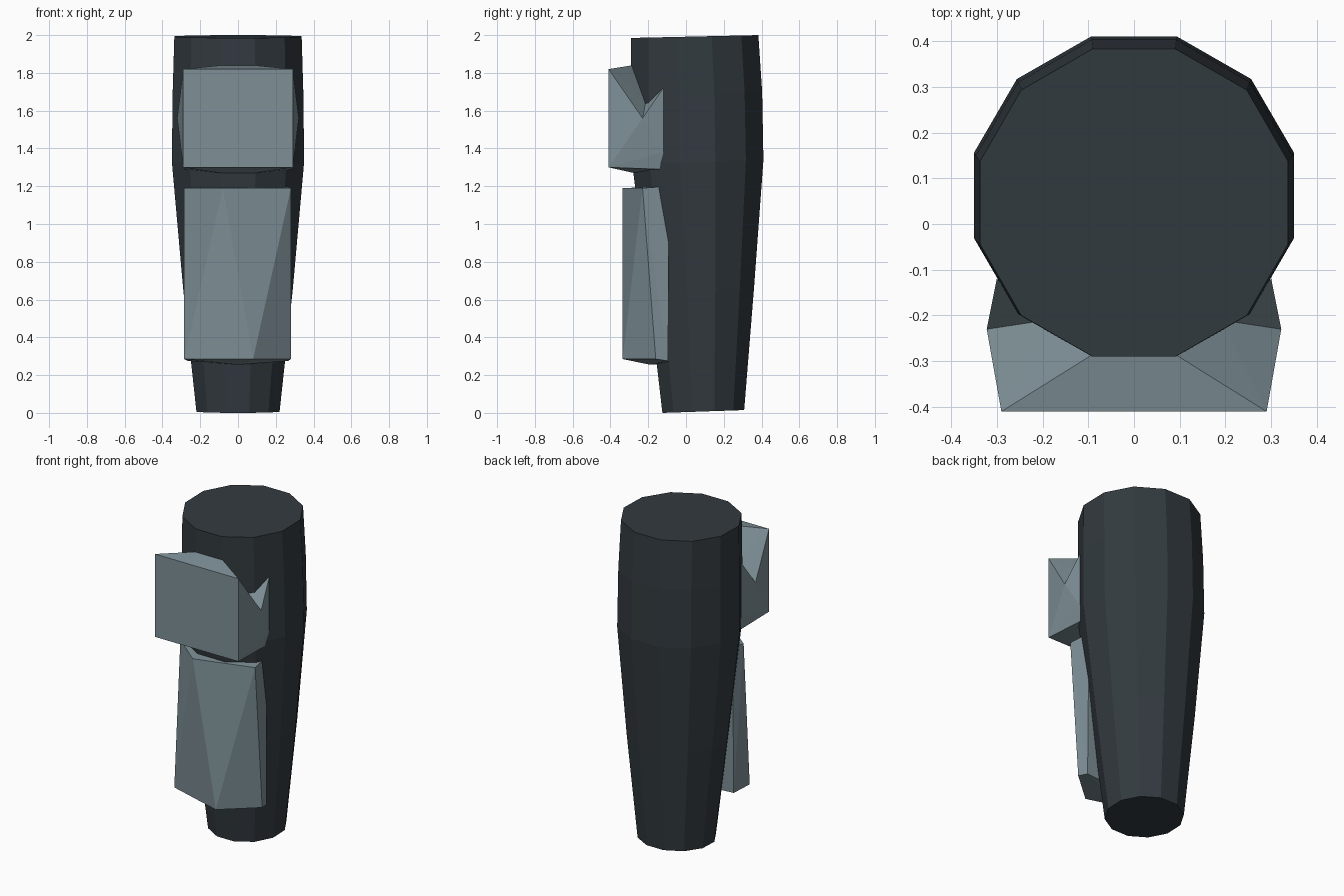
import bpy, bmesh, math

if "Cube" in bpy.data.objects:
    bpy.data.objects.remove(bpy.data.objects["Cube"])


def material(name, rgb):
    m = bpy.data.materials.new(name)
    m.diffuse_color = (*rgb, 1)
    m.use_nodes = True
    m.node_tree.nodes["Principled BSDF"].inputs["Base Color"].default_value = m.diffuse_color
    return m


DARK = material("dark slate", (0.032, 0.042, 0.050))
PLATE = material("steel grey", (0.21, 0.28, 0.31))


def build(name, verts, faces, mat):
    bm = bmesh.new()
    vs = [bm.verts.new(v) for v in verts]
    for f in faces:
        bm.faces.new([vs[i] for i in f])
    bmesh.ops.recalc_face_normals(bm, faces=bm.faces)
    me = bpy.data.meshes.new(name)
    bm.to_mesh(me)
    bm.free()
    me.materials.append(mat)
    ob = bpy.data.objects.new(name, me)
    bpy.context.collection.objects.link(ob)


# Leg: twelve-sided tapered loft; rings are (half width, y front, y back, z front, z back)
N = 12
rings = [(0.22, -0.125, 0.308, 0.0, 0.015),
         (0.29, -0.20, 0.36, 0.65, 0.66),
         (0.35, -0.285, 0.41, 1.32, 1.34),
         (0.346, -0.29, 0.403, 1.68, 1.70),
         (0.337, -0.29, 0.383, 1.985, 2.0)]
verts = []
for hw, y0, y1, z0, z1 in rings:
    for i in range(N):
        a = math.pi * (2 * i + 1) / N
        c = math.cos(math.pi / N)
        s = math.sin(a) / c
        verts.append((hw * math.cos(a) / c, (y0 + y1) / 2 + s * (y1 - y0) / 2,
                      (z0 + z1) / 2 + s * (z1 - z0) / 2))
faces = [tuple(range(N)), tuple(range(len(verts) - N, len(verts)))]
for r in range(len(rings) - 1):
    for i in range(N):
        j = (i + 1) % N
        faces.append((r * N + i, r * N + j, (r + 1) * N + j, (r + 1) * N + i))
build("leg", verts, faces, DARK)

# Knee guard: right-hand corner points, mirrored to the left
half = {"A": (0.29, -0.41, 1.82), "B": (0.29, -0.41, 1.30),    # front corners
        "C": (0.322, -0.23, 1.56),                             # side notch
        "D": (0.30, -0.12, 1.72), "E": (0.30, -0.12, 1.38),    # rear tips
        "F": (0.283, -0.14, 1.29),                             # lower rear
        "G": (0.09, -0.285, 1.84), "H": (0.09, -0.275, 1.27),  # against the leg
        "I": (0.19, -0.21, 1.66)}
keys = "ABCDEFGHI"
verts = [half[k] for k in keys] + [(-half[k][0], *half[k][1:]) for k in keys]
faces = []
for side in (0, 9):
    for f in ("AGI", "AIC", "CID", "ACB", "CDE", "CEB", "BEF", "BFH", "IDE", "IEF", "IFH"):
        faces.append([keys.index(k) + side for k in f])
for f in ("AB", "AG", "BH", "GI", "IH"):
    a, b = (keys.index(k) for k in f)
    faces.append((a, b, b + 9, a + 9))
build("knee_guard", verts, faces, PLATE)

# Shin guard: twisted front of four triangles, closed behind inside the leg
verts = [(-0.285, -0.165, 1.19), (-0.08, -0.335, 1.19), (0.28, -0.23, 1.19),     # top front
         (-0.285, -0.225, 0.285), (0.08, -0.335, 0.285), (0.28, -0.16, 0.285),   # bottom front
         (-0.26, -0.09, 1.20), (0.26, -0.09, 1.20),                              # top back
         (-0.265, -0.095, 0.275), (0.265, -0.095, 0.275), (0.0, -0.19, 0.255),   # bottom back
         (0.0, -0.10, 0.26)]
faces = [(0, 1, 3), (1, 4, 3), (1, 2, 4), (2, 5, 4),
         (0, 6, 1), (1, 6, 7), (1, 7, 2),
         (0, 3, 8), (0, 8, 6), (2, 7, 9), (2, 9, 5),
         (3, 4, 10), (4, 5, 10), (5, 9, 10), (3, 10, 8), (8, 10, 11), (10, 9, 11),
         (6, 8, 11), (6, 11, 7), (7, 11, 9)]
build("shin_guard", verts, faces, PLATE)
